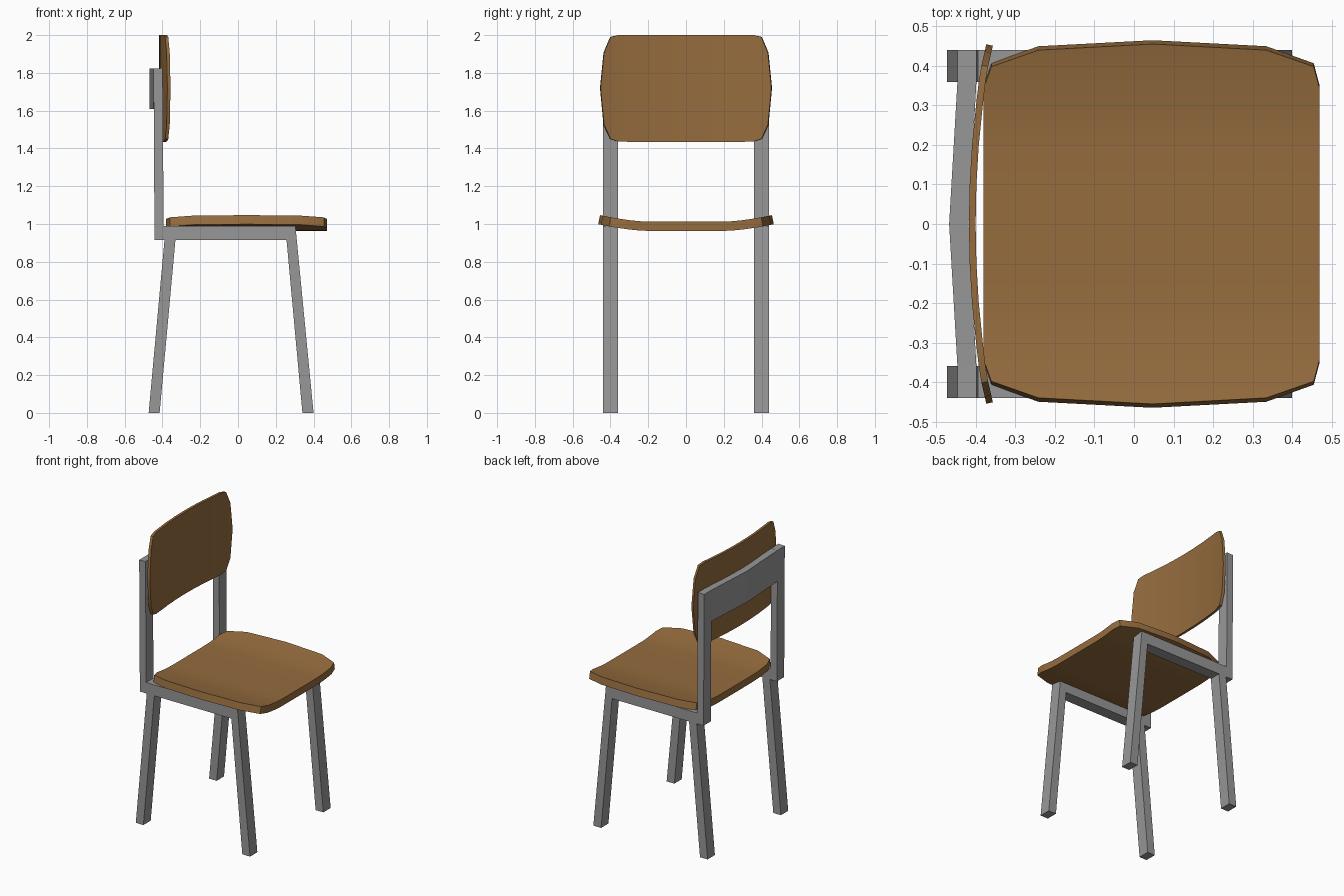
import bpy, bmesh, math
from mathutils import Vector

if "Cube" in bpy.data.objects:
    bpy.data.objects.remove(bpy.data.objects["Cube"])


def material(name, rgb):
    m = bpy.data.materials.new(name)
    m.diffuse_color = (*rgb, 1)
    m.use_nodes = True
    m.node_tree.nodes["Principled BSDF"].inputs["Base Color"].default_value = m.diffuse_color
    return m


WOOD = material("warm wood", (0.30, 0.15, 0.048))
METAL = material("grey metal", (0.31, 0.31, 0.31))


def finish(name, bm, mat, smooth=False):
    bmesh.ops.recalc_face_normals(bm, faces=bm.faces)
    me = bpy.data.meshes.new(name)
    bm.to_mesh(me)
    bm.free()
    me.materials.append(mat)
    ob = bpy.data.objects.new(name, me)
    bpy.context.collection.objects.link(ob)
    if smooth:
        bpy.context.view_layer.objects.active = ob
        ob.select_set(True)
        bpy.ops.object.shade_smooth_by_angle(angle=math.radians(25))
        ob.select_set(False)
    return ob


def prism(name, outline, a, b, place, mat):
    """Extrude a 2D outline from a to b; place maps (u, v, depth) to xyz."""
    bm = bmesh.new()
    lo = [bm.verts.new(place(u, v, a)) for u, v in outline]
    hi = [bm.verts.new(place(u, v, b)) for u, v in outline]
    n = len(outline)
    caps = [bm.faces.new(lo), bm.faces.new(hi)]
    for i in range(n):
        j = (i + 1) % n
        bm.faces.new((lo[i], lo[j], hi[j], hi[i]))
    bmesh.ops.triangulate(bm, faces=caps)
    return finish(name, bm, mat)


def bent_plate(name, half, thick, place, mat):
    """Plate bent across its width; rows are (across, bend, low end, high end)."""
    rows = [(-s, h, l, t) for s, h, l, t in reversed(half[1:])] + half
    bm = bmesh.new()
    rings = []
    for i, (s, h, l, t) in enumerate(rows):
        p, q = rows[max(i - 1, 0)], rows[min(i + 1, len(rows) - 1)]
        n = Vector((p[1] - q[1], q[0] - p[0])).normalized() * thick
        pts = [(s, h, l), (s, h, t), (s + n.x, h + n.y, t), (s + n.x, h + n.y, l)]
        rings.append([bm.verts.new(place(*c)) for c in pts])
    for a, b in zip(rings, rings[1:]):
        for i in range(4):
            j = (i + 1) % 4
            bm.faces.new((a[i], a[j], b[j], b[i]))
    bm.faces.new(rings[0])
    bm.faces.new(rings[-1])
    return finish(name, bm, mat, True)


# seat, dished up towards its sides
seat = [(0, .963, -.381, .47), (.1, .963, -.381, .47), (.2, .9635, -.381, .47),
        (.25, .966, -.381, .47), (.3, .971, -.381, .47), (.35, .978, -.381, .47),
        (.407, .987, -.361, .455), (.45, .996, -.242, .335), (.465, .999, .044, .05)]
bent_plate("seat", seat, .049, lambda s, h, e: (e, s, h), WOOD)

# backrest, curved around the sitter
back = [(0, -.418, 1.435, 2), (.1, -.416, 1.435, 2), (.2, -.410, 1.435, 2),
        (.3, -.400, 1.435, 2), (.36, -.393, 1.437, 2), (.402, -.386, 1.45, 1.99),
        (.437, -.378, 1.525, 1.907), (.455, -.374, 1.715, 1.725)]
bent_plate("backrest", back, .017, lambda s, h, e: (h, s, e), WOOD)

# side frames: back post, side rail and front leg in one bent bar, plus the back leg
frame = [(-.442, .915), (.257, .915), (.341, 0), (.40, 0), (.304, .99),
         (-.394, .99), (-.399, 1.825), (-.447, 1.823)]
back_leg = [(-.473, 0), (-.415, 0), (-.331, .918), (-.389, .918)]
for side, sy in (("front", -1), ("rear", 1)):
    for part, outline in (("side_frame", frame), ("back_leg", back_leg)):
        prism(f"{side}_{part}", outline, sy * .36, sy * .44,
              lambda u, v, d: (u, d, v), METAL)

# bowed rail behind the backrest
rail = [(-.447, .36), (-.468, 0), (-.447, -.36), (-.399, -.36), (-.419, 0), (-.399, .36)]
prism("top_rail", rail, 1.608, 1.823, lambda u, v, d: (u, v, d), METAL)
